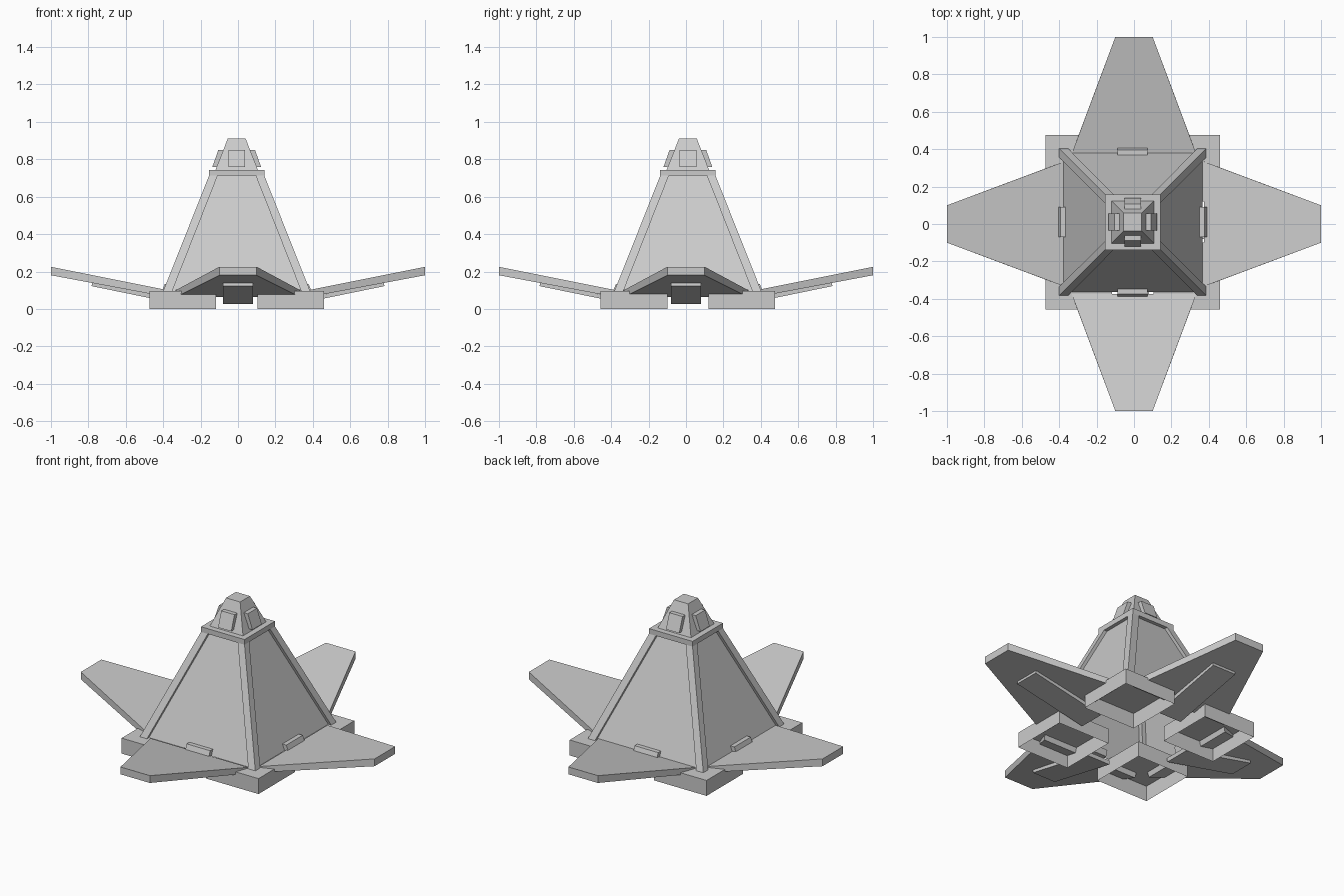
import bpy, bmesh, math
from mathutils import Matrix, Vector

if "Cube" in bpy.data.objects:
    bpy.data.objects.remove(bpy.data.objects["Cube"])

CX, CY = -0.007, 0.01          # hull centre
grey = bpy.data.materials.new("hull_grey")
grey.diffuse_color = (0.6, 0.6, 0.6, 1)
grey.use_nodes = True
grey.node_tree.nodes["Principled BSDF"].inputs["Base Color"].default_value = grey.diffuse_color


def hexa(name, lower, upper, floor=True, move=(0, 0), turn=0):
    """Six-sided block from four lower and four upper corners."""
    bm = bmesh.new()
    lo = [bm.verts.new(p) for p in lower]
    up = [bm.verts.new(p) for p in upper]
    bm.faces.new(up)
    for i in range(4):
        j = (i + 1) % 4
        bm.faces.new((lo[i], lo[j], up[j], up[i]))
    bottom = bm.faces.new(lo[::-1])
    bmesh.ops.recalc_face_normals(bm, faces=bm.faces[:])
    if not floor:
        bmesh.ops.delete(bm, geom=[bottom], context='FACES_ONLY')
    bm.transform(Matrix.Translation((move[0], move[1], 0)) @ Matrix.Rotation(turn, 4, 'Z'))
    me = bpy.data.meshes.new(name)
    bm.to_mesh(me)
    bm.free()
    me.materials.append(grey)
    ob = bpy.data.objects.new(name, me)
    bpy.context.collection.objects.link(ob)
    return ob


def rect(x0, x1, y0, y1, z):
    return [(x0, y0, z), (x1, y0, z), (x1, y1, z), (x0, y1, z)]


def square(h, z):
    return rect(-h, h, -h, h, z)


C = (CX, CY)
# Hollow pyramid hull, collar and cabin
hexa("hull", square(0.373, 0.095), square(0.125, 0.715), False, C)
hexa("collar", square(0.148, 0.712), square(0.148, 0.744), True, C)
hexa("cabin", square(0.113, 0.744), square(0.048, 0.91), True, C)

for i in range(4):
    a = i * math.pi / 2
    # Corner rib
    hexa("corner_rib", rect(0.345, 0.393, 0.345, 0.393, 0.095),
         rect(0.102, 0.148, 0.102, 0.148, 0.712), True, C, a)
    # Landing foot, open underneath
    hexa("foot", rect(0.11, 0.466, 0.11, 0.466, 0),
         rect(0.11, 0.466, 0.11, 0.466, 0.095), False, C, a)
    # Cabin window plate, leaning with the wall
    hexa("window", rect(0.10, 0.13, -0.045, 0.045, 0.76),
         rect(0.068, 0.098, -0.045, 0.045, 0.85), True, C, a)
    # Hinge block at the hull base
    hexa("hinge", rect(0.355, 0.40, -0.08, 0.08, 0.095),
         rect(0.345, 0.385, -0.08, 0.08, 0.132), True, C, a)
    # Tapered fin rising outward
    hexa("fin",
         [(0.385, -0.33, 0.065), (1, -0.1, 0.18), (1, 0.1, 0.18), (0.385, 0.33, 0.065)],
         [(0.375, -0.333, 0.10), (1, -0.1, 0.225), (1, 0.1, 0.225), (0.375, 0.333, 0.10)],
         True, (0, 0), a)
    # Strut plate under the fin
    hexa("fin_strut",
         [(0.31, -0.08, 0.025), (0.783, -0.08, 0.122), (0.783, 0.08, 0.122), (0.31, 0.08, 0.025)],
         [(0.306, -0.08, 0.048), (0.78, -0.08, 0.142), (0.78, 0.08, 0.142), (0.306, 0.08, 0.048)],
         True, (0, 0), a)
